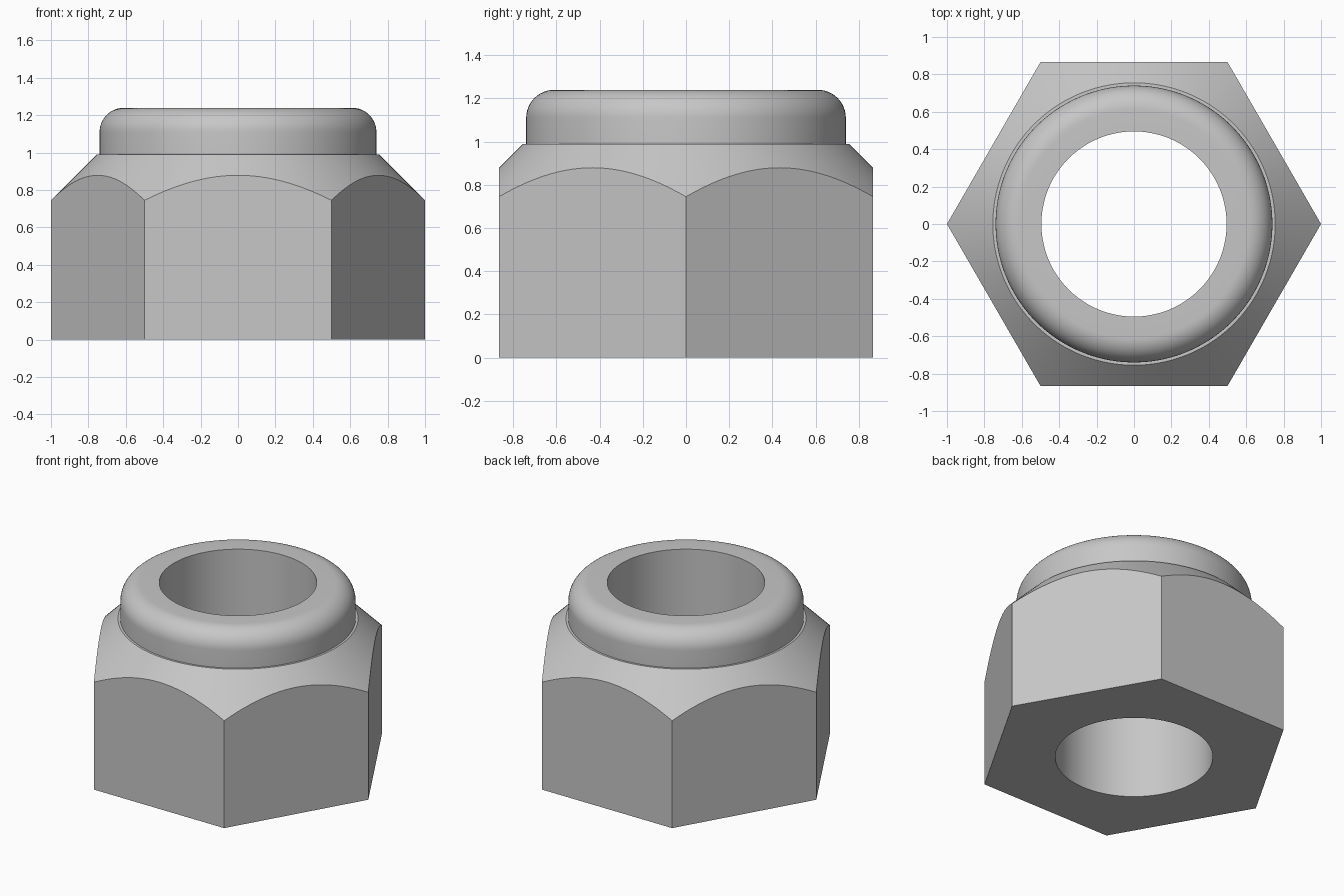
import bpy
import bmesh
from math import cos, sin, pi, radians

if "Cube" in bpy.data.objects:
    bpy.data.objects.remove(bpy.data.objects["Cube"], do_unlink=True)

STEPS = 144          # multiple of six, so the hexagon corners stay exact
APOTHEM = cos(pi / 6)
BORE, COLLAR, FILLET = 0.495, 0.74, 0.13
SHOULDER, TOP = 0.99, 1.24

# Plain steel
steel = bpy.data.materials.new("steel_grey")
steel.use_nodes = True
colour = (0.57, 0.57, 0.57, 1)
steel.diffuse_color = colour
steel.node_tree.nodes["Principled BSDF"].inputs["Base Color"].default_value = colour


def section(angle):
    """Radius and height outline of the nut at one angle."""
    hex_r = APOTHEM / cos(angle % (pi / 3) - pi / 6)
    outline = [(BORE, 0), (hex_r, 0),
               (hex_r, SHOULDER + 0.755 - hex_r),      # conical chamfer cuts the flats
               (0.755, SHOULDER), (COLLAR, SHOULDER)]  # small ledge below the collar
    for i in range(13):                                # rounded collar edge
        a = i / 12 * pi / 2
        outline.append((COLLAR - FILLET * (1 - cos(a)), TOP - FILLET * (1 - sin(a))))
    outline.append((BORE, TOP))
    return outline


# Hexagon body, chamfer, collar and bore swept around the axis
bm = bmesh.new()
rings = []
for s in range(STEPS):
    angle = 2 * pi * s / STEPS
    rings.append([bm.verts.new((r * cos(angle), r * sin(angle), z))
                  for r, z in section(angle)])
count = len(rings[0])
for s in range(STEPS):
    here, after = rings[s], rings[(s + 1) % STEPS]
    for k in range(count):
        n = (k + 1) % count
        bm.faces.new((here[k], after[k], after[n], here[n]))
bmesh.ops.recalc_face_normals(bm, faces=bm.faces)

mesh = bpy.data.meshes.new("lock_nut")
bm.to_mesh(mesh)
bm.free()
mesh.materials.append(steel)
nut = bpy.data.objects.new("lock_nut", mesh)
bpy.context.collection.objects.link(nut)

bpy.ops.object.select_all(action="DESELECT")
nut.select_set(True)
bpy.context.view_layer.objects.active = nut
bpy.ops.object.shade_smooth_by_angle(angle=radians(30))
